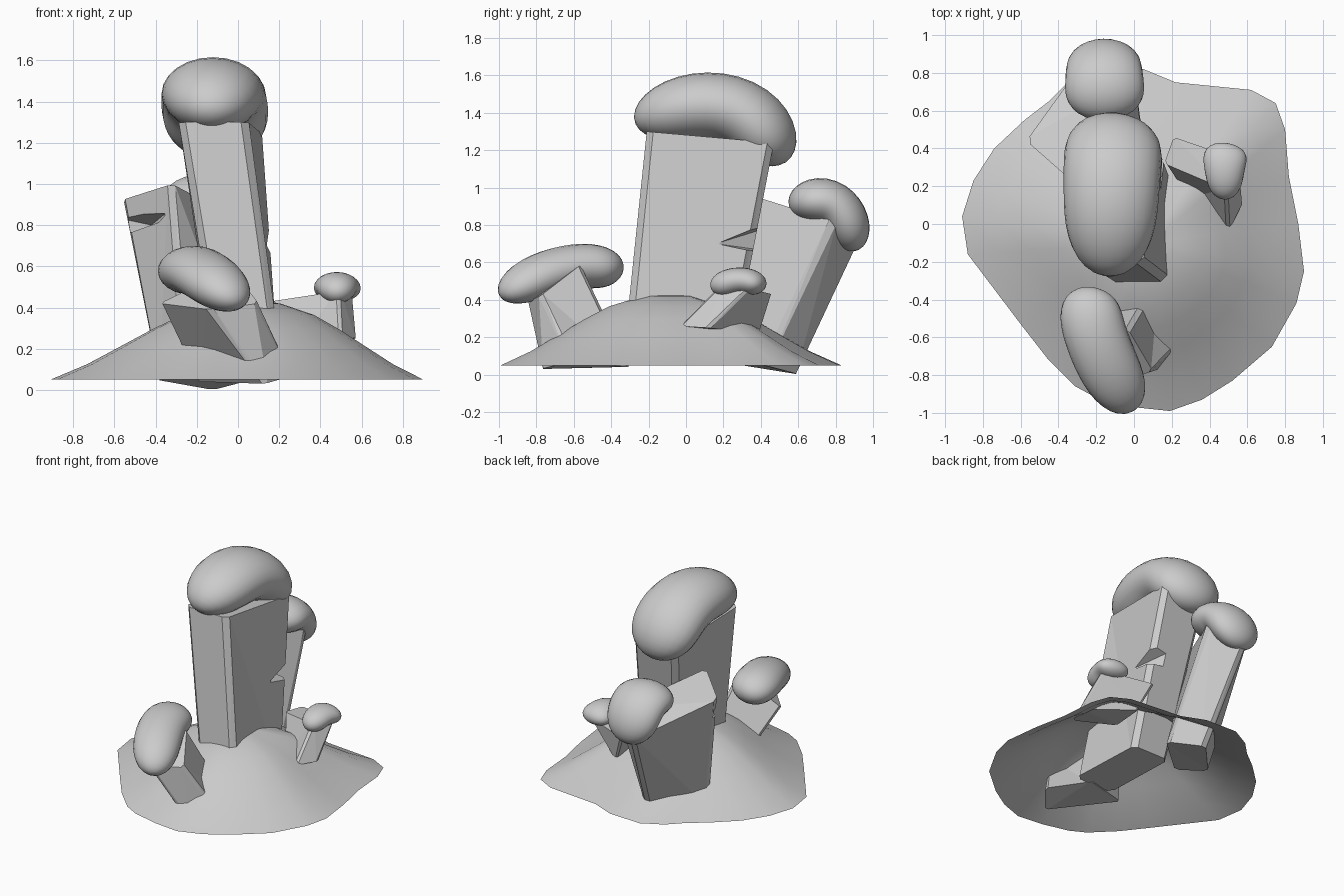
import bpy, bmesh, math
from mathutils import Vector

if "Cube" in bpy.data.objects:
    bpy.data.objects.remove(bpy.data.objects["Cube"], do_unlink=True)

grey = bpy.data.materials.new("stone grey")
grey.use_nodes = True
shade = (0.6, 0.6, 0.6, 1)
grey.diffuse_color = shade
grey.node_tree.nodes["Principled BSDF"].inputs["Base Color"].default_value = shade


def finish(name, bm, smooth=False):
    """Turn a bmesh into a named object with the shared material."""
    bmesh.ops.recalc_face_normals(bm, faces=bm.faces)
    for face in bm.faces:
        face.smooth = smooth
    mesh = bpy.data.meshes.new(name)
    bm.to_mesh(mesh)
    bm.free()
    mesh.materials.append(grey)
    obj = bpy.data.objects.new(name, mesh)
    bpy.context.collection.objects.link(obj)
    return obj


def stone(name, bottom, top, chamfer):
    """Leaning four-sided block with chamfered upright edges."""
    bm = bmesh.new()
    low = [bm.verts.new(p) for p in bottom]
    high = [bm.verts.new(p) for p in top]
    bm.faces.new(low[::-1])
    bm.faces.new(high)
    for i in range(4):
        j = (i + 1) % 4
        bm.faces.new((low[i], low[j], high[j], high[i]))
    bmesh.ops.recalc_face_normals(bm, faces=bm.faces)
    uprights = [bm.edges.get((a, b)) for a, b in zip(low, high)]
    bmesh.ops.bevel(bm, geom=uprights, offset=chamfer, segments=1,
                    affect='EDGES', profile=0.5)
    bmesh.ops.triangulate(bm, faces=bm.faces)
    return finish(name, bm)


def chip(obj, points):
    """Cut a convex wedge out of a stone."""
    bm = bmesh.new()
    for p in points:
        bm.verts.new(p)
    bmesh.ops.convex_hull(bm, input=bm.verts)
    cutter = finish("chip_cutter", bm)
    cutter.hide_render = True
    mod = obj.modifiers.new("chip", 'BOOLEAN')
    mod.operation = 'DIFFERENCE'
    mod.solver = 'EXACT'
    mod.object = cutter
    bpy.context.view_layer.objects.active = obj
    bpy.ops.object.modifier_apply(modifier=mod.name)
    bpy.data.objects.remove(cutter, do_unlink=True)


def cap(name, start, bend, end, side, thick, rings=22, sides=24):
    """Rounded cushion swept along a curve; side is a (start, end) half width."""
    a, b, c = Vector(start), Vector(bend), Vector(end)
    bm = bmesh.new()
    loops = []
    for i in range(1, rings):
        s = -math.cos(math.pi * i / rings)
        u = (s + 1) / 2
        centre = a * (1 - u) ** 2 + b * 2 * u * (1 - u) + c * u * u
        along = ((b - a) * (1 - u) + (c - b) * u).normalized()
        across = along.cross(Vector((0, 0, 1))).normalized()
        over = across.cross(along)
        swell = math.sqrt(1 - s ** 4)
        width = (side[0] * (1 - u) + side[1] * u) * swell
        loop = []
        for k in range(sides):
            t = math.tau * k / sides
            loop.append(bm.verts.new(centre + across * width * math.cos(t)
                                     + over * thick * swell * math.sin(t)))
        loops.append(loop)
    for one, two in zip(loops, loops[1:]):
        for k in range(sides):
            n = (k + 1) % sides
            bm.faces.new((one[k], one[n], two[n], two[k]))
    for loop, tip in ((loops[0], a), (loops[-1], c)):
        point = bm.verts.new(tip)
        for k in range(sides):
            bm.faces.new((loop[k], loop[(k + 1) % sides], point))
    return finish(name, bm, True)


# Open mound: irregular rim lifted to a rounded peak
rim = [(.22, .75), (.62, .71), (.75, .64), (.8, .5), (.82, .25), (.87, 0),
       (.9, -.25), (.86, -.42), (.73, -.65), (.52, -.83), (.36, -.93),
       (.19, -.99), (0, -.97), (-.2, -.92), (-.31, -.86), (-.46, -.71),
       (-.6, -.53), (-.88, -.16), (-.91, .04), (-.85, .23), (-.74, .4),
       (-.58, .55), (-.45, .65), (-.35, .75), (-.2, .83), (.05, .82)]
slope = [(.15, .42), (.35, .365), (.5, .295), (.65, .215), (.82, .125), (1, .05)]
peak = Vector((.08, -.1, 0))
bm = bmesh.new()
summit = bm.verts.new((peak.x, peak.y, .43))
inner = None
for reach, height in slope:
    ring = []
    for x, y in rim:
        p = peak.lerp(Vector((x, y, 0)), reach)
        ring.append(bm.verts.new((p.x, p.y, height)))
    for k in range(len(rim)):
        n = (k + 1) % len(rim)
        if inner:
            bm.faces.new((inner[k], ring[k], ring[n], inner[n]))
        else:
            bm.faces.new((summit, ring[k], ring[n]))
    inner = ring
finish("mound", bm, True)

# Tall central slab with a nick in its back edge
tall = stone("tall_stone",
             [(-.08, -.34, .05), (.225, -.34, .05), (.2, .24, .05), (-.1, .24, .05)],
             [(-.29, -.21, 1.3), (.05, -.21, 1.3), (.12, .47, 1.24), (-.24, .47, 1.24)],
             .035)
chip(tall, [(.15, .16, .7), (.3, .42, .83), (.3, .42, .63),
            (0, .45, .79), (0, .45, .66)])

# Slab leaning to the back, stepped near its top
back = stone("back_stone",
             [(-.12, .61, 0), (.07, .42, .05), (-.25, .13, .08), (-.4, .3, .05)],
             [(-.21, .94, .71), (.02, .79, .82), (-.32, .22, 1), (-.57, .44, .92)],
             .03)
chip(back, [(-.7, .45, .86), (-.7, .45, .7), (-.34, .1, .88),
            (-.34, .1, .83), (-.42, .42, .8), (-.36, .3, .85)])

# Front block and small side block
stone("front_stone",
      [(.13, -.78, .03), (.27, -.61, .07), (.12, -.3, .04), (-.2, -.38, .04)],
      [(-.14, -.85, .39), (.1, -.78, .42), (-.03, -.56, .59), (-.38, -.58, .42)],
      .02)
stone("small_stone",
      [(.28, .15, .22), (.5, -.04, .26), (.58, .12, .25), (.3, .4, .22)],
      [(.16, .32, .43), (.49, .18, .48), (.56, .34, .46), (.21, .46, .43)],
      .015)

# Rounded cushions lying over each stone
cap("tall_cap", (-.13, -.27, 1.34), (-.12, .35, 1.61), (-.1, .5, 1.12),
    (.24, .27), .18)
cap("back_cap", (-.15, .56, .88), (-.16, .84, 1.04), (-.16, .9, .66),
    (.22, .19), .125)
cap("front_cap", (0, -.98, .42), (-.25, -.62, .66), (-.24, -.34, .54),
    (.16, .17), .12)
cap("small_cap", (.49, .14, .45), (.47, .28, .55), (.49, .42, .46),
    (.08, .13), .07)
